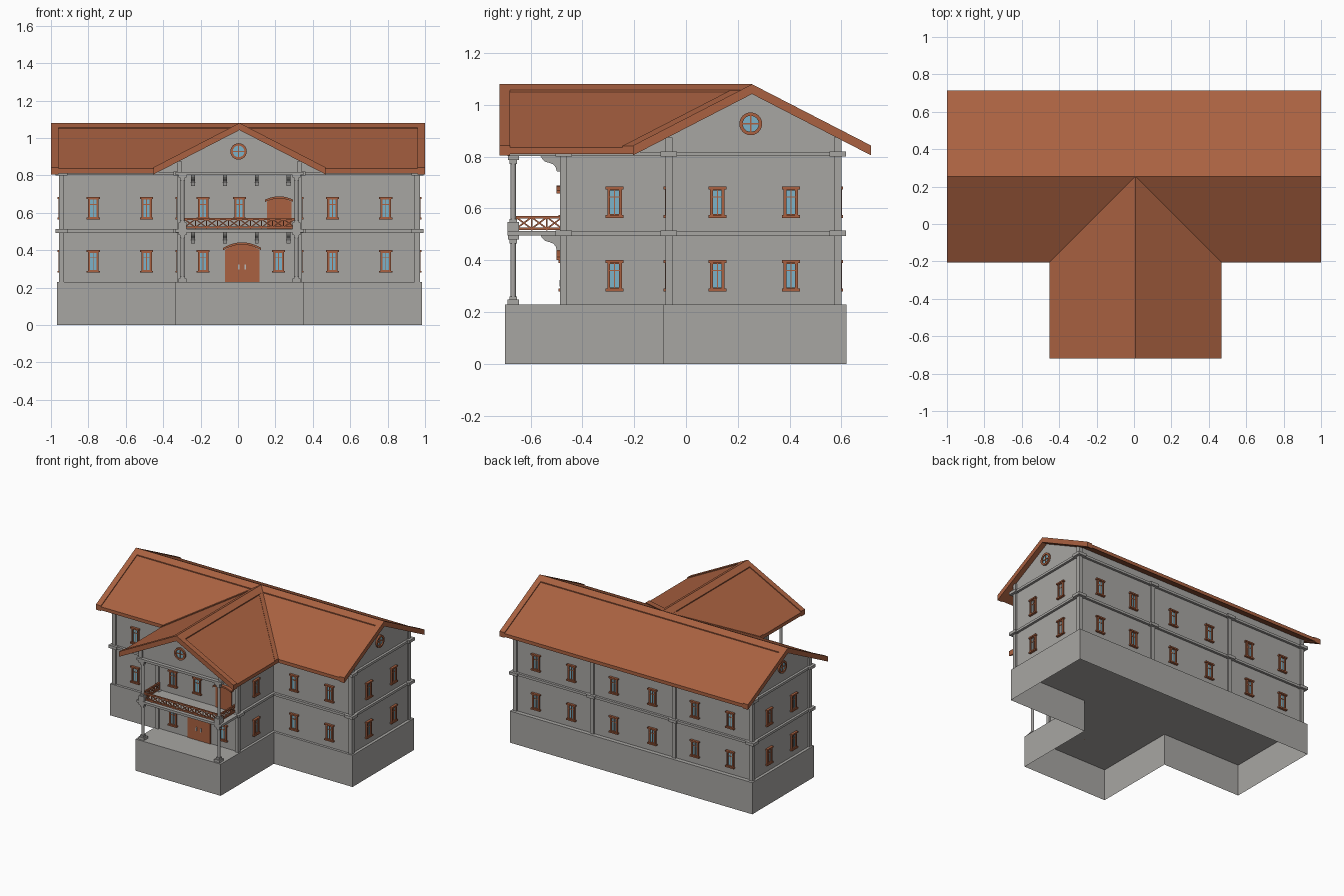
import bpy, bmesh, math
from mathutils import Matrix, Vector

if "Cube" in bpy.data.objects:
    bpy.data.objects.remove(bpy.data.objects["Cube"])

CX = 0.008          # symmetry axis of the house
RIDGE_Y, RIDGE_Z, SLOPE = 0.255, 1.08, 0.515


def material(name, rgb):
    m = bpy.data.materials.new(name)
    m.diffuse_color = (*rgb, 1)
    m.use_nodes = True
    m.node_tree.nodes["Principled BSDF"].inputs["Base Color"].default_value = m.diffuse_color
    return m


STONE = material("grey_stone", (0.39, 0.38, 0.365))
RUST = material("rust_brown", (0.40, 0.12, 0.052))
GLASS = material("blue_glass", (0.20, 0.45, 0.58))
METAL = material("light_metal", (0.5, 0.5, 0.5))


class Part:
    """Collects simple solids into one object."""
    def __init__(self, name, mat):
        self.name, self.mat, self.bm = name, mat, bmesh.new()

    def prism(self, pts, vec, M=Matrix(), cap_end=True):
        vec = Vector(vec)
        a = [self.bm.verts.new(M @ Vector(p)) for p in pts]
        b = [self.bm.verts.new(M @ (Vector(p) + vec)) for p in pts]
        n = len(a)
        self.bm.faces.new(a)
        if cap_end:
            self.bm.faces.new(b)
        for i in range(n):
            j = (i + 1) % n
            self.bm.faces.new((a[i], a[j], b[j], b[i]))

    def box(self, x0, x1, y0, y1, z0, z1, M=Matrix()):
        self.prism([(x0, y0, z0), (x1, y0, z0), (x1, y1, z0), (x0, y1, z0)], (0, 0, z1 - z0), M)

    def block(self, x, y, w, z0, z1):
        self.box(x - w, x + w, y - w, y + w, z0, z1)

    def bar(self, p, q, w):
        p, q = Vector(p), Vector(q)
        d = q - p
        M = Matrix.Translation(p) @ d.to_track_quat('Z', 'Y').to_matrix().to_4x4()
        self.box(-w, w, -w, w, 0, d.length, M)

    def done(self):
        bmesh.ops.recalc_face_normals(self.bm, faces=self.bm.faces)
        me = bpy.data.meshes.new(self.name)
        self.bm.to_mesh(me)
        self.bm.free()
        me.materials.append(self.mat)
        bpy.context.collection.objects.link(bpy.data.objects.new(self.name, me))


def tee(half, y_back, y_mid, half_p, y_front, z):
    """T-shaped plan outline."""
    r = [(half_p, y_front), (half_p, y_mid), (half, y_mid), (half, y_back)]
    return [(CX + x, y, z) for x, y in r] + [(CX - x, y, z) for x, y in reversed(r)]


# Foundation: open-bottomed shell
p = Part("foundation", STONE)
p.prism(tee(0.976, 0.62, -0.088, 0.343, -0.70, 0.23), (0, 0, -0.23), cap_end=False)
p.done()

# Walls
p = Part("walls", STONE)
p.prism(tee(0.955, 0.59, -0.07, 0.325, -0.475, 0.23), (0, 0, 0.58))
p.done()


# Gable attics, tops tucked into the roof slabs
def under(d):
    return RIDGE_Z - 0.02 - SLOPE * abs(d)


p = Part("attic_gables", STONE)
prof = [(-0.07, 0.81), (0.59, 0.81), (0.59, under(0.335)), (RIDGE_Y, under(0)), (-0.07, under(0.325))]
p.prism([(CX - 0.955, y, z) for y, z in prof], (1.91, 0, 0))
prof = [(-0.325, 0.81), (0.325, 0.81), (0.325, under(0.325)), (0, under(0)), (-0.325, under(0.325))]
p.prism([(CX + x, -0.665, z) for x, z in prof], (0, 0.9, 0))
p.done()

# Storey bands, the lower one also forming the balcony floor
p = Part("storey_bands", STONE)
for z in (0.495, 0.802):
    p.prism(tee(0.972, 0.607, -0.088, 0.343, -0.69, z), (0, 0, 0.017))
p.done()

# Corner and rear wall posts with small blocks at the bands
p = Part("wall_posts", STONE)
for s in (-1, 1):
    spots = [(0.951, 0.586, 0.875), (0.951, -0.066, 0.875), (0.321, -0.473, 0.81), (0.33, 0.586, 0.81)]
    for x, y, top in spots:
        p.block(CX + s * x, y, 0.014, 0.23, top)
        for z in (0.493, 0.80):
            p.block(CX + s * x, y, 0.032, z, z + 0.021)
    p.block(CX + s * 0.321, -0.661, 0.014, 0.81, 0.875)
p.done()

# Porch columns, two storeys
p = Part("porch_columns", STONE)
for s in (-1, 1):
    for z0, z1, hb in ((0.23, 0.495, 0.018), (0.512, 0.802, 0.035)):
        x, y = CX + s * 0.305, -0.667
        p.block(x, y, 0.022, z0, z0 + hb)
        p.block(x, y, 0.014, z0 + hb, z0 + hb + 0.012)
        ring = [(x + 0.0105 * math.cos(a * math.pi / 6), y + 0.0105 * math.sin(a * math.pi / 6), z0)
                for a in range(12)]
        p.prism(ring, (0, 0, z1 - z0))
        p.block(x, y, 0.014, z1 - 0.03, z1 - 0.014)
        p.block(x, y, 0.021, z1 - 0.014, z1)
p.done()

# Curved corbels under balcony and attic
p = Part("corbels", STONE)
prof = [(0.02, 0), (0.02, -0.06), (-0.012, -0.06), (-0.016, -0.045), (-0.025, -0.033),
        (-0.04, -0.027), (-0.058, -0.022), (-0.068, -0.012), (-0.075, 0)]
for z in (0.497, 0.803):
    for x in (-0.24, -0.07, 0.10, 0.27):
        p.prism([(x - 0.01, -0.487 + a, z + b) for a, b in prof], (0.02, 0, 0))
p.done()

# Balcony railing with crossed bars
p = Part("balcony_railing", RUST)


def rail(a, b, n):
    a, b = Vector(a), Vector(b)
    lo, hi = Vector((0, 0, 0.522)), Vector((0, 0, 0.566))
    for h in (lo, hi):
        p.bar(a + h, b + h, 0.005)
    for i in range(n + 1):
        c = a.lerp(b, i / n)
        p.bar(c + lo * 0.985, c + hi, 0.003)
        if i < n:
            d = a.lerp(b, (i + 1) / n)
            p.bar(c + lo, d + hi, 0.003)
            p.bar(c + hi, d + lo, 0.003)


rail((CX - 0.295, -0.667, 0), (CX + 0.295, -0.667, 0), 10)
for s in (-1, 1):
    rail((CX + s * 0.305, -0.656, 0), (CX + s * 0.305, -0.478, 0), 3)
p.done()

# Roof: recessed slope slabs with raised ridge, verge and valley strips
slabs, trim = Part("roof_slopes", RUST), Part("roof_trim", RUST)


def main_z(x, y):
    return RIDGE_Z - SLOPE * abs(y - RIDGE_Y)


def porch_z(x, y):
    return RIDGE_Z - SLOPE * abs(x - CX)


def sheet(part, pts, f, drop, t):
    part.prism([(x, y, f(x, y) - drop) for x, y in pts], (0, 0, -t))


HALF, FRONT, BACK, EAVE = 0.46, -0.72, 0.715, -0.205
for s in (-1, 1):
    e = CX + s * HALF
    sheet(slabs, [(s, EAVE), (e, EAVE), (CX, RIDGE_Y), (s, RIDGE_Y)], main_z, 0.007, 0.025)
    sheet(slabs, [(s, RIDGE_Y), (CX, RIDGE_Y), (CX, BACK), (s, BACK)], main_z, 0.007, 0.025)
    sheet(slabs, [(e, FRONT), (CX, FRONT), (CX, RIDGE_Y), (e, EAVE)], porch_z, 0.007, 0.025)
    # verges of the main roof
    for y in (EAVE, BACK):
        sheet(trim, [(s, y), (s * 0.96, y), (s * 0.96, RIDGE_Y), (s, RIDGE_Y)], main_z, 0, 0.038)
    # ridge strips of the main roof
    sheet(trim, [(s, RIDGE_Y), (CX, RIDGE_Y), (CX, 0.30), (s, 0.30)], main_z, 0, 0.02)
    sheet(trim, [(s, RIDGE_Y), (CX, RIDGE_Y), (CX + s * 0.045, 0.21), (s, 0.21)], main_z, 0, 0.02)
    # porch verge, ridge and valley strips
    sheet(trim, [(e, FRONT), (CX, FRONT), (CX, -0.68), (e, -0.68)], porch_z, 0, 0.038)
    r = CX + s * 0.045
    sheet(trim, [(r, FRONT), (CX, FRONT), (CX, RIDGE_Y), (r, RIDGE_Y - 0.045)], porch_z, 0, 0.02)
    sheet(trim, [(CX, RIDGE_Y), (e, EAVE), (e, EAVE - 0.04), (CX, RIDGE_Y - 0.04)], porch_z, 0.001, 0.02)
slabs.done()
trim.done()

# Windows
frames, panes = Part("window_frames", RUST), Part("window_panes", GLASS)


def place(x, y, z, deg):
    return Matrix.Translation((x, y, z)) @ Matrix.Rotation(math.radians(deg), 4, 'Z')


def window(x, y, z, deg):
    M = place(x, y, z, deg)
    panes.box(-0.02, 0.02, -0.004, 0.002, -0.05, 0.05, M)
    for s in (-1, 1):
        frames.box(s * 0.017, s * 0.028, -0.012, 0.002, -0.052, 0.052, M)
        frames.box(-0.035, 0.035, -0.017, 0.002, s * 0.05, s * 0.06, M)
        frames.box(-0.02, 0.02, -0.011, 0.002, s * 0.046, s * 0.052, M)
    frames.box(-0.002, 0.002, -0.007, 0, -0.05, 0.05, M)
    frames.box(-0.018, 0.018, -0.007, 0, 0.018, 0.022, M)


def round_window(x, y, z, deg):
    M = place(x, y, z, deg)
    ring = [(math.cos(i * math.pi / 12), math.sin(i * math.pi / 12)) for i in range(24)]
    panes.prism([(a * 0.034, 0.002, b * 0.034) for a, b in ring], (0, -0.006, 0), M)
    for i in range(24):
        (a, b), (c, d) = ring[i], ring[(i + 1) % 24]
        frames.prism([(a * k, 0.002, b * k) for k in (0.031, 0.044)] +
                     [(c * k, 0.002, d * k) for k in (0.044, 0.031)], (0, -0.014, 0), M)
    frames.box(-0.003, 0.003, -0.008, 0, -0.033, 0.033, M)
    frames.box(-0.033, 0.033, -0.008, 0, -0.003, 0.003, M)


for z in (0.34, 0.624):
    for s in (-1, 1):
        for x in (0.497, 0.782):
            window(CX + s * x, -0.07, z, 0)
        for x in (0.155, 0.497, 0.782):
            window(CX + s * x, 0.59, z, 180)
        for y in (0.121, 0.405):
            window(CX + s * 0.955, y, z, s * 90)
        window(CX + s * 0.325, -0.276, z, s * 90)
    window(-0.187, -0.475, z, 0)
window(0.217, -0.475, 0.34, 0)
window(0.008, -0.475, 0.624, 0)
round_window(CX - 0.005, -0.665, 0.928, 0)
for s in (-1, 1):
    round_window(CX + s * 0.955, 0.25, 0.927, s * 90)
frames.done()
panes.done()


# Arched doors with an overhanging hood
def door(name, x, w, z0, spring, rise, handles):
    d = Part(name, RUST)
    arc = [(1 - i / 5, rise * (1 - (1 - i / 5) ** 2)) for i in range(11)]
    body = [(x - w, z0), (x + w, z0)] + [(x + w * a, spring + b) for a, b in arc]
    d.prism([(u, -0.47, v) for u, v in body], (0, -0.012, 0))
    for (a, b), (c, e) in zip(arc, arc[1:]):
        k = w + 0.01
        d.prism([(x + k * a, -0.47, spring + b - 0.002), (x + k * c, -0.47, spring + e - 0.002),
                 (x + k * c, -0.47, spring + e + 0.01), (x + k * a, -0.47, spring + b + 0.01)], (0, -0.03, 0))
    d.box(x - 0.002, x + 0.002, -0.485, -0.47, z0, spring + rise * 0.9)
    d.done()
    if handles:
        h = Part(name + "_handles", METAL)
        for s in (-1, 1):
            h.box(x + s * 0.013, x + s * 0.021, -0.488, -0.48, z0 + 0.068, z0 + 0.094)
        h.done()


door("entrance_door", 0.022, 0.092, 0.23, 0.402, 0.03, True)
door("balcony_door", 0.22, 0.065, 0.51, 0.66, 0.018, False)
